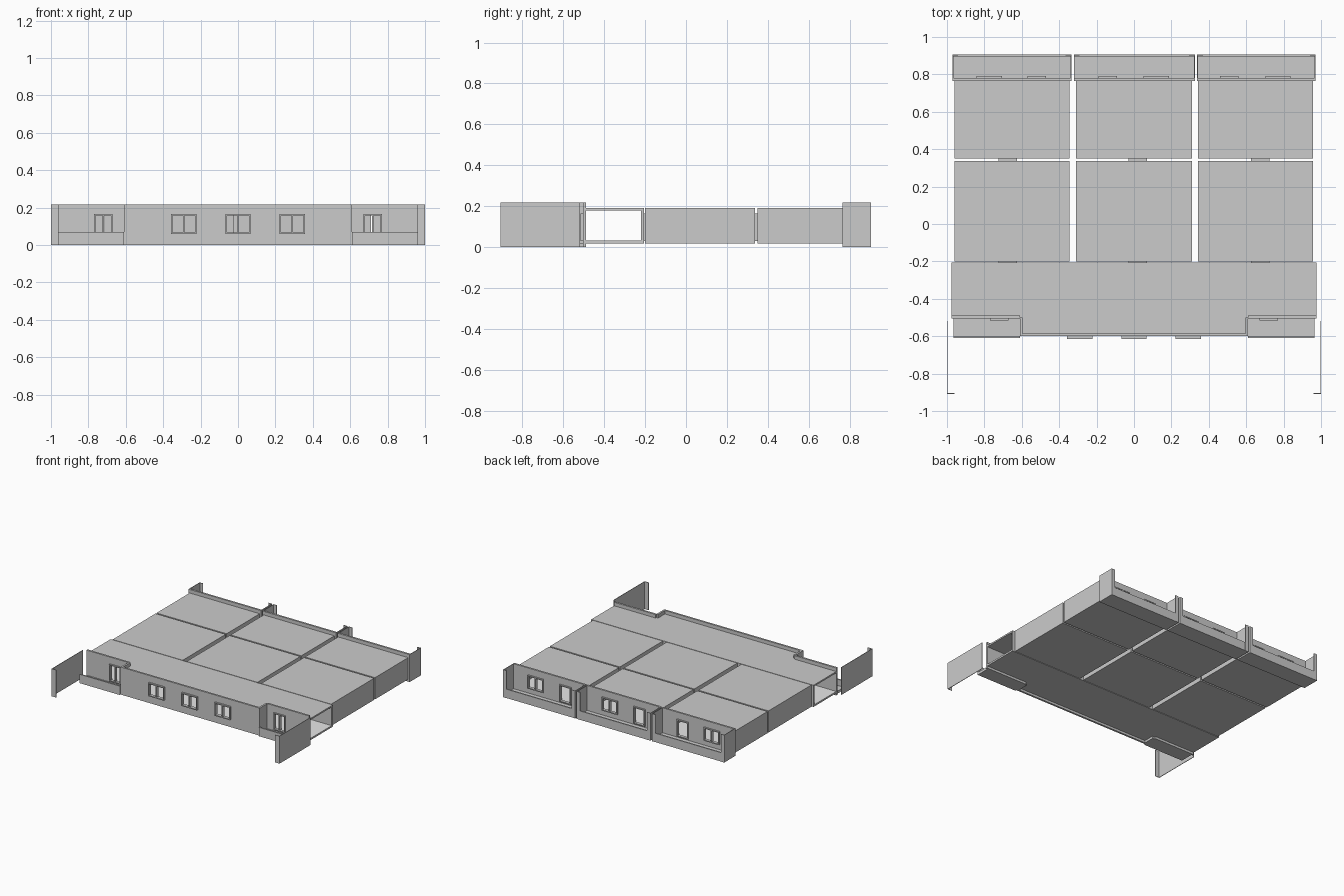
import bpy
import bmesh

old = bpy.data.objects.get("Cube")
if old:
    bpy.data.objects.remove(old, do_unlink=True)


def material(name, value):
    m = bpy.data.materials.new(name)
    m.use_nodes = True
    colour = (value, value, value, 1)
    m.diffuse_color = colour
    m.node_tree.nodes["Principled BSDF"].inputs["Base Color"].default_value = colour
    return m


GREY = material("plain grey", 0.6)
PALE = material("pale floor", 0.8)

TOP = 0.218      # parapet and fin height
ROOF = 0.19      # roof surface
BASE = 0.018     # underside of rooms
T = 0.012        # plate thickness
THIN = 0.004     # fin thickness


def build(name, boxes, mat=GREY):
    """One object from boxes given as (x0, x1, y0, y1, z0, z1)."""
    bm = bmesh.new()
    for x0, x1, y0, y1, z0, z1 in boxes:
        vs = bmesh.ops.create_cube(bm, size=1)["verts"]
        for v in vs:
            v.co.x = x1 if v.co.x > 0 else x0
            v.co.y = y1 if v.co.y > 0 else y0
            v.co.z = z1 if v.co.z > 0 else z0
    mesh = bpy.data.meshes.new(name)
    bm.to_mesh(mesh)
    bm.free()
    mesh.materials.append(mat)
    ob = bpy.data.objects.new(name, mesh)
    bpy.context.collection.objects.link(ob)
    return ob


def wall(x0, x1, y0, y1, z0, z1, openings):
    """Wall along x with openings (left, right, bottom, top)."""
    boxes, x = [], x0
    for a, b, low, high in sorted(openings):
        boxes.append((x, a, y0, y1, z0, z1))
        boxes.append((a, b, y0, y1, z0, low))
        boxes.append((a, b, y0, y1, high, z1))
        x = b
    boxes.append((x, x1, y0, y1, z0, z1))
    return boxes


def frame(opening, y0, y1, mullion=True):
    a, b, low, high = opening
    w = 0.008
    bars = [(a, a + w, y0, y1, low, high), (b - w, b, y0, y1, low, high),
            (a, b, y0, y1, low, low + w), (a, b, y0, y1, high - w, high)]
    if mullion:
        c = (a + b) / 2
        bars.append((c - w / 2, c + w / 2, y0, y1, low, high))
    return bars


def window(c):
    return (c - 0.068, c + 0.068, 0.06, 0.165)


def door(c):
    return (c - 0.05, c + 0.05, 0.03, 0.165)


# Front block: slabs, ceiling and pale floor, open at both ends
FRONT, RECESS, REAR = -0.6, -0.5, -0.205
EDGE, BAY = 0.975, 0.61
for name, z0, z1, mat in (("front_floor", BASE, BASE + T, GREY),
                          ("front_floor_finish", BASE + T, BASE + T + 0.002, PALE),
                          ("front_roof", ROOF - T, ROOF, GREY)):
    build(name, [(-EDGE, EDGE, RECESS, REAR, z0, z1),
                 (-BAY, BAY, FRONT + 0.005, RECESS, z0, z1)], mat)

# Front facade with three windows and returns to the recessed walls
windows = [window(c) for c in (-0.29, 0, 0.29)]
build("front_facade", wall(-BAY, BAY, FRONT, FRONT + 0.015, 0, TOP, windows))
build("front_windows", [b for o in windows for b in frame(o, FRONT - 0.014, FRONT + 0.012)])
for side, s in (("left", 1), ("right", -1)):
    xs = sorted((s * BAY, s * (BAY - 0.015)))
    build(side + "_facade_return", [(*xs, FRONT, RECESS, 0, TOP)])

    # Recessed corner wall with balcony door
    d = door(s * 0.72)
    xs = sorted((s * BAY, s * EDGE))
    build(side + "_recess_wall", wall(*xs, RECESS - 0.005, RECESS + 0.01, 0, TOP, [d]))
    build(side + "_recess_door_frame", frame(d, RECESS - 0.015, RECESS + 0.008))

    # Corner balcony slab and low parapet
    xs = sorted((s * BAY, s * 0.965))
    build(side + "_front_balcony", [(*xs, FRONT - 0.01, RECESS, 0, 0.02),
                                    (*xs, FRONT - 0.01, FRONT, 0, 0.07)])

    # Free-standing screen with a folded front lip
    xs = sorted((s, s * (1 - THIN)))
    lip = sorted((s, s * 0.96))
    build(side + "_front_screen", [(*xs, -0.908, -0.518, 0, TOP),
                                   (*lip, -0.908, -0.908 + THIN, 0, TOP)])

# Doors linking front block to the rooms behind it
links = [door(c) for c in (-0.675, 0.02, 0.675)]
build("front_rear_wall", wall(-EDGE, EDGE, REAR - 0.015, REAR, BASE, ROOF, links))

# Three columns of two rooms each, with a balcony behind
columns = [("right", -0.96, -0.345, links[0], -0.775, -0.52, -0.97, -0.335),
           ("middle", -0.31, 0.31, links[1], 0.12, -0.14, -0.322, 0.325),
           ("left", 0.343, 0.957, links[2], 0.77, 0.51, 0.338, 0.97)]
W = 0.01
BACK, RAIL = 0.77, 0.905
for name, x0, x1, link, win_x, door_x, bx0, bx1 in columns:
    for part, y0, y1 in (("inner", -0.2, 0.338), ("outer", 0.35, BACK)):
        room = name + "_" + part
        build(room + "_roof", [(x0, x1, y0, y1, ROOF - T, ROOF)])
        build(room + "_floor", [(x0, x1, y0, y1, BASE, BASE + T)])
        build(room + "_floor_finish", [(x0 + W, x1 - W, y0 + W, y1 - W,
                                        BASE + T, BASE + T + 0.002)], PALE)
        build(room + "_side_walls", [(x0, x0 + W, y0, y1, BASE, ROOF),
                                     (x1 - W, x1, y0, y1, BASE, ROOF)])
        walls = wall(x0, x1, y0, y0 + W, BASE, ROOF, [link])
        if part == "inner":
            walls += wall(x0, x1, y1 - W, y1, BASE, ROOF, [link])
        build(room + "_cross_walls", walls)
        # Door lining that bridges the joint in front of the room
        build(room + "_door_lining", frame(link, y0 - 0.014, y0 + 0.005, False))

    # Back wall with a window and a door
    w, d = window(win_x), door(door_x)
    build(name + "_back_wall", wall(bx0, bx1, BACK - 0.005, BACK + 0.01, 0, TOP, [w, d]))
    build(name + "_back_window", frame(w, BACK - 0.002, BACK + 0.022))
    build(name + "_back_door_frame", frame(d, BACK - 0.002, BACK + 0.022, False))

    # Back balcony: slab, parapet, side screens and folded lips
    build(name + "_back_balcony", [(bx0, bx1, BACK, RAIL, 0, 0.02),
                                   (bx0, bx1, RAIL - 0.01, RAIL, 0, 0.07)])
    build(name + "_back_screens", [(bx0, bx0 + THIN, BACK, RAIL, 0, TOP),
                                   (bx1 - THIN, bx1, BACK, RAIL, 0, TOP),
                                   (bx0, bx0 + 0.03, RAIL - THIN, RAIL + 0.001, 0, TOP),
                                   (bx1 - 0.03, bx1, RAIL - THIN, RAIL + 0.001, 0, TOP)])
